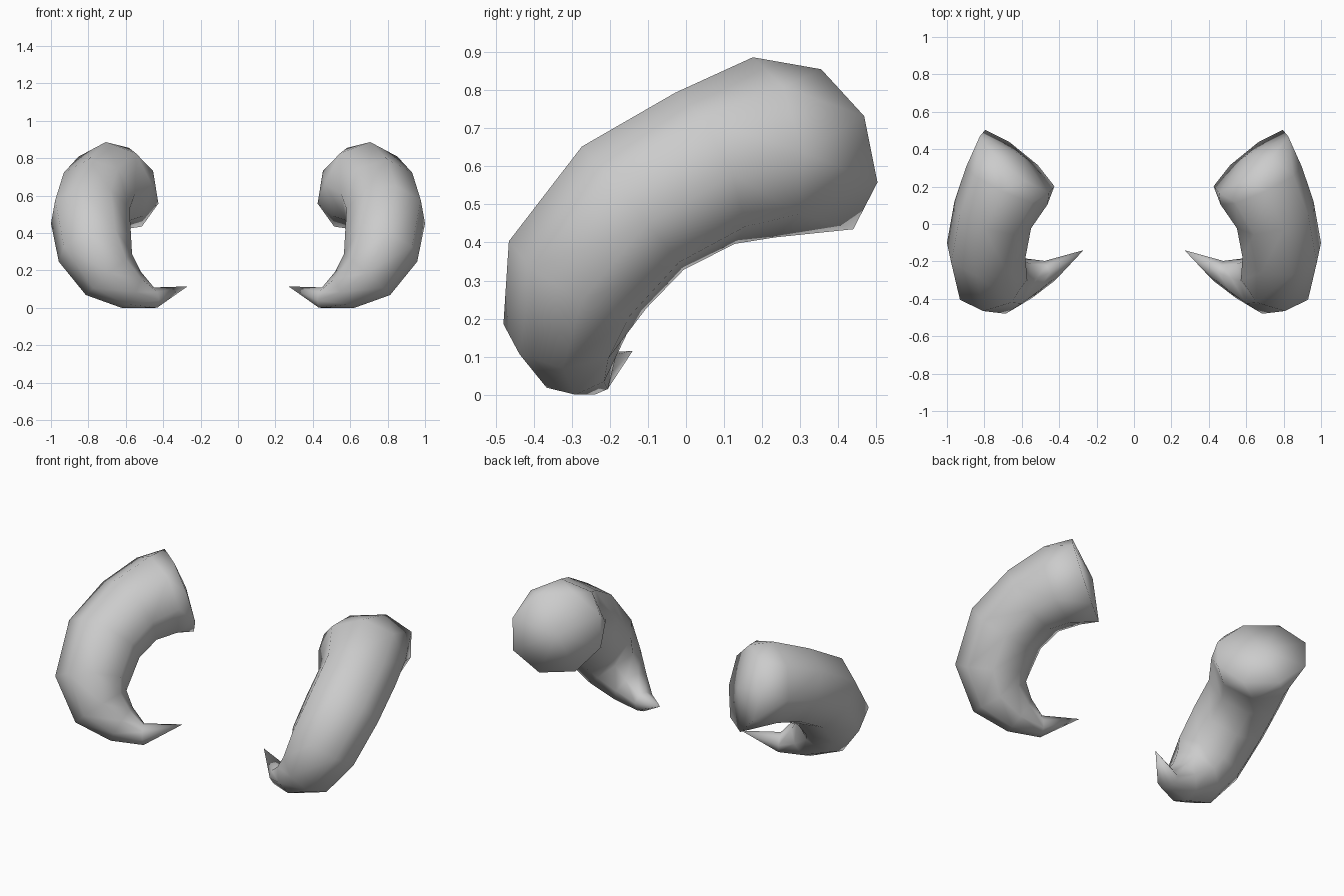
import bpy, bmesh, math
from mathutils import Vector

if "Cube" in bpy.data.objects:
    bpy.data.objects.remove(bpy.data.objects["Cube"])

SIDES = 8
# Centre line of the curled horn from thick root to thin end: x, y, z, radius
PATH = [(0.625, 0.335, 0.645, 0.235), (0.68, 0.205, 0.65, 0.24),
        (0.755, 0.05, 0.595, 0.218), (0.79, -0.14, 0.49, 0.217),
        (0.765, -0.285, 0.315, 0.205), (0.69, -0.315, 0.178, 0.165),
        (0.57, -0.29, 0.095, 0.11), (0.45, -0.25, 0.05, 0.06)]
TIP = Vector((0.27, -0.14, 0.115))
ROOT_DIR = Vector((0.61, -0.75, -0.25)).normalized()


def make_horn(name, side):
    bm = bmesh.new()
    pts = [Vector(p[:3]) for p in PATH] + [TIP]
    rings = []
    tangent = ROOT_DIR
    up = (Vector((0, 0, 1)) - tangent * tangent.z).normalized()
    for i, p in enumerate(PATH):
        # carry the ring frame along the curl without twist
        new = ROOT_DIR if i == 0 else (pts[i + 1] - pts[i - 1]).normalized()
        up = tangent.rotation_difference(new) @ up
        tangent = new
        across = tangent.cross(up)
        wide = 1.1 if i == 0 else 1.0      # root rim is a little wider than tall
        ring = []
        for k in range(SIDES):
            a = 2 * math.pi * (k + 0.5 * (i == 0)) / SIDES
            ring.append(bm.verts.new(pts[i] + p[3] * (up * math.cos(a) + across * wide * math.sin(a))))
        rings.append(ring)
    # side wall, domed root cap and pointed tip
    root = bm.verts.new(pts[0] - ROOT_DIR * 0.04)
    tip = bm.verts.new(TIP)
    for k in range(SIDES):
        n = (k + 1) % SIDES
        for a, b in zip(rings, rings[1:]):
            bm.faces.new((a[k], a[n], b[n], b[k]))
        bm.faces.new((root, rings[0][n], rings[0][k]))
        bm.faces.new((rings[-1][k], rings[-1][n], tip))
    for v in bm.verts:
        v.co.x *= side
        v.co.z = max(v.co.z, 0)
    bmesh.ops.recalc_face_normals(bm, faces=bm.faces)
    for f in bm.faces:
        f.smooth = True
    mesh = bpy.data.meshes.new(name)
    bm.to_mesh(mesh)
    bm.free()
    obj = bpy.data.objects.new(name, mesh)
    bpy.context.collection.objects.link(obj)


# Mirrored pair
make_horn("right_horn", 1)
make_horn("left_horn", -1)
